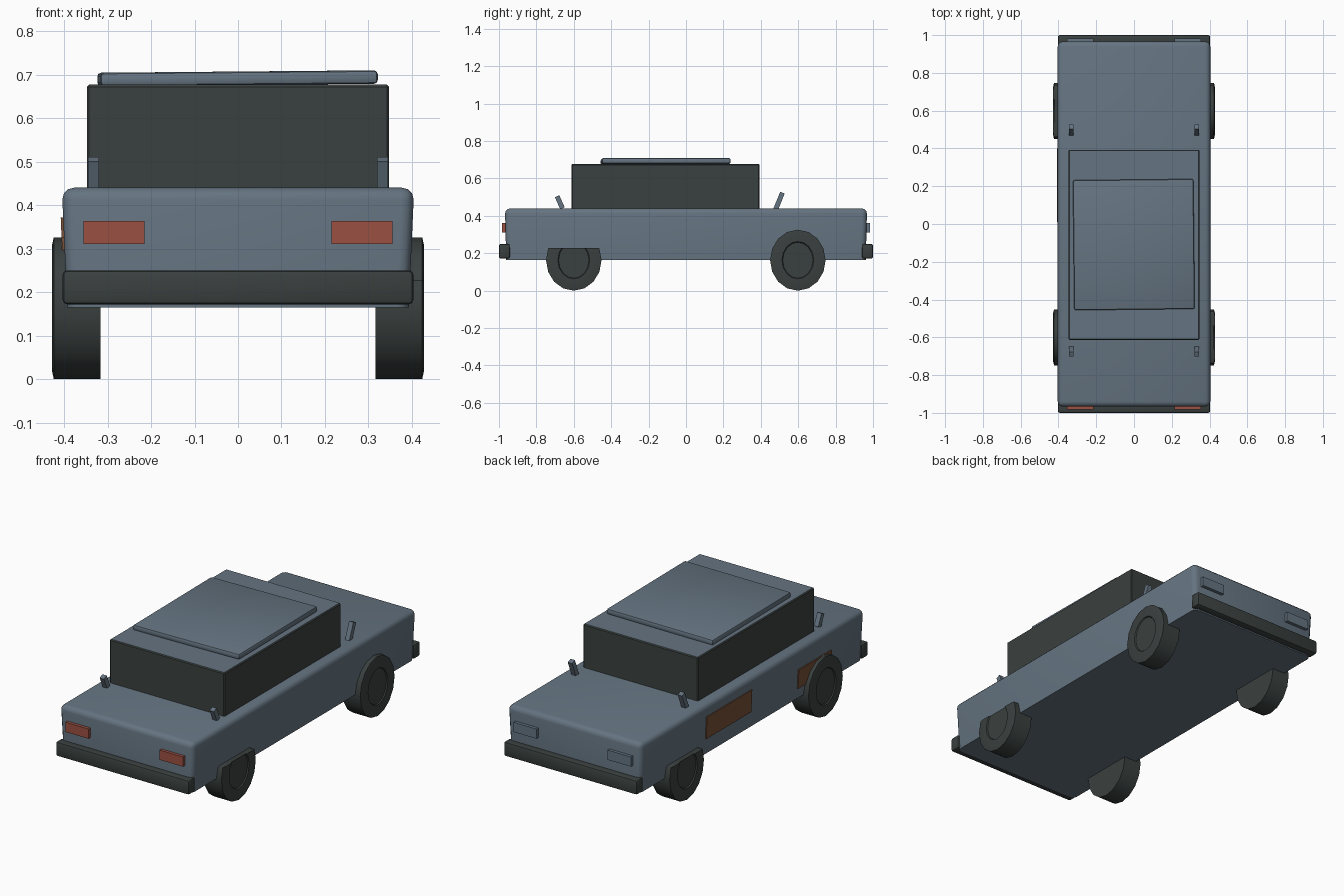
import bpy, bmesh, math
from mathutils import Matrix, Vector

if "Cube" in bpy.data.objects:
    bpy.data.objects.remove(bpy.data.objects["Cube"], do_unlink=True)


def material(name, color):
    m = bpy.data.materials.new(name)
    m.use_nodes = True
    m.diffuse_color = (*color, 1)
    m.node_tree.nodes["Principled BSDF"].inputs["Base Color"].default_value = (*color, 1)
    return m


PAINT = material("blue_grey_paint", (0.13, 0.175, 0.22))
DARK = material("dark_rubber", (0.042, 0.052, 0.05))
RED = material("red_lamp", (0.33, 0.08, 0.055))
RUST = material("rust_brown", (0.19, 0.08, 0.04))


def finish(name, bm, mats, smooth=True):
    bmesh.ops.recalc_face_normals(bm, faces=bm.faces)
    mesh = bpy.data.meshes.new(name)
    bm.to_mesh(mesh)
    bm.free()
    for m in mats:
        mesh.materials.append(m)
    obj = bpy.data.objects.new(name, mesh)
    bpy.context.collection.objects.link(obj)
    if smooth:
        bpy.ops.object.select_all(action="DESELECT")
        obj.select_set(True)
        bpy.context.view_layer.objects.active = obj
        bpy.ops.object.shade_smooth_by_angle(angle=math.radians(35))
    return obj


def box_mesh(lo, hi):
    lo, hi = Vector(lo), Vector(hi)
    bm = bmesh.new()
    bmesh.ops.create_cube(bm, size=1)
    bmesh.ops.scale(bm, vec=hi - lo, verts=bm.verts)
    bmesh.ops.translate(bm, vec=(lo + hi) / 2, verts=bm.verts)
    return bm


def bevel(bm, edges, width, segments=2):
    bmesh.ops.bevel(bm, geom=edges, offset=width, segments=segments,
                    profile=0.5, affect="EDGES", clamp_overlap=True)


def box(name, lo, hi, mat, width=0.0, rotation=None):
    bm = box_mesh(lo, hi)
    if width:
        bevel(bm, bm.edges[:], width)
    if rotation:
        centre = (Vector(lo) + Vector(hi)) / 2
        bmesh.ops.rotate(bm, cent=centre, matrix=rotation, verts=bm.verts)
    return finish(name, bm, [mat], bool(width))


# Body shell: slightly narrower at the sill, rounded upper edges
bm = box_mesh((-0.405, -0.968, 0.165), (0.405, 0.968, 0.44))
for v in bm.verts:
    if v.co.z < 0.2:
        v.co.x *= 0.97
        v.co.y *= 0.993
rounded = [e for e in bm.edges if max(v.co.z for v in e.verts) > 0.4]
bevel(bm, rounded, 0.028, 3)
finish("body", bm, [PAINT])

# Cabin: dark glazing all round with a painted top
bm = box_mesh((-0.347, -0.613, 0.43), (0.347, 0.393, 0.677))
bevel(bm, bm.edges[:], 0.005, 1)
bm.normal_update()
for f in bm.faces:
    f.material_index = 1 if f.normal.z > 0.9 else 0
finish("cabin", bm, [DARK, PAINT], False)

# Loose roof panel, sitting slightly askew
skew = Matrix.Rotation(math.radians(0.6), 3, "Z") @ Matrix.Rotation(math.radians(-0.5), 3, "Y")
box("roof_panel", (-0.32, -0.453, 0.676), (0.318, 0.235, 0.707), PAINT, 0.009, skew)

# Bumpers and lamps at both ends
for end, s, lamp in (("front", -1, RED), ("back", 1, PAINT)):
    y = sorted((s * 0.942, s * 1.0))
    box(end + "_bumper", (-0.403, y[0], 0.172), (0.403, y[1], 0.25), DARK, 0.01)
    y = sorted((s * 0.955, s * 0.983))
    for side, x in (("left", 0.285), ("right", -0.285)):
        box(f"{end}_{side}_lamp", (x - 0.07, y[0], 0.31), (x + 0.07, y[1], 0.363), lamp)

# Leaning posts on the deck
for end, y, height, lean in (("front", -0.675, 0.07, 24), ("back", 0.495, 0.11, -22)):
    for side, x in (("left", 0.332), ("right", -0.332)):
        box(f"{end}_{side}_post", (x - 0.013, y - 0.013, 0.473 - height / 2),
            (x + 0.013, y + 0.013, 0.473 + height / 2), PAINT,
            rotation=Matrix.Rotation(math.radians(lean), 3, "X"))


# Wheels: oval drums with an inset hub; one of each pair has a flattened top
def wheel(name, side, y, flattened):
    bm = bmesh.new()
    bmesh.ops.create_cone(bm, cap_ends=True, segments=16, radius1=0.163,
                          radius2=0.163, depth=0.107)
    bmesh.ops.rotate(bm, cent=(0, 0, 0), verts=bm.verts,
                     matrix=Matrix.Rotation(math.radians(90), 3, "Y"))
    bmesh.ops.scale(bm, vec=(1, 0.91, 1), verts=bm.verts)
    outer = max(bm.faces, key=lambda f: f.calc_center_median().x * side)
    bmesh.ops.inset_region(bm, faces=[outer], thickness=0.018, depth=0.004)
    bmesh.ops.inset_region(bm, faces=[outer], thickness=0.045)
    bmesh.ops.inset_region(bm, faces=[outer], thickness=0.004, depth=-0.006)
    bmesh.ops.translate(bm, vec=(side * 0.37, y, 0.163), verts=bm.verts)
    if flattened:
        cut = bmesh.ops.bisect_plane(bm, geom=bm.verts[:] + bm.edges[:] + bm.faces[:],
                                     plane_co=(0, 0, 0.228), plane_no=(0, 0, 1),
                                     clear_outer=True)
        rim = [e for e in cut["geom_cut"] if isinstance(e, bmesh.types.BMEdge)]
        bmesh.ops.holes_fill(bm, edges=rim, sides=0)
        # Chamfer the two ends of the flat top
        ends = [e for e in bm.edges if all(v.co.z > 0.227 for v in e.verts)
                and all(abs(v.co.y - y) > 0.115 for v in e.verts)]
        if ends:
            bevel(bm, ends, 0.025, 1)
    finish(name, bm, [DARK])


wheel("front_left_wheel", 1, -0.6, True)
wheel("back_left_wheel", 1, 0.598, False)
wheel("front_right_wheel", -1, -0.6, False)
wheel("back_right_wheel", -1, 0.598, True)

# Rust patches on the right flank, following its slope
for name, y0, y1, z0, z1 in (("middle_rust_patch", 0.01, 0.4, 0.25, 0.372),
                             ("front_rust_patch", -0.68, -0.395, 0.22, 0.325)):
    bm = box_mesh((-0.408, y0, z0), (-0.4, y1, z1))
    for v in bm.verts:
        v.co.x += 0.044 * (0.38 - v.co.z)
    finish(name, bm, [RUST], False)
